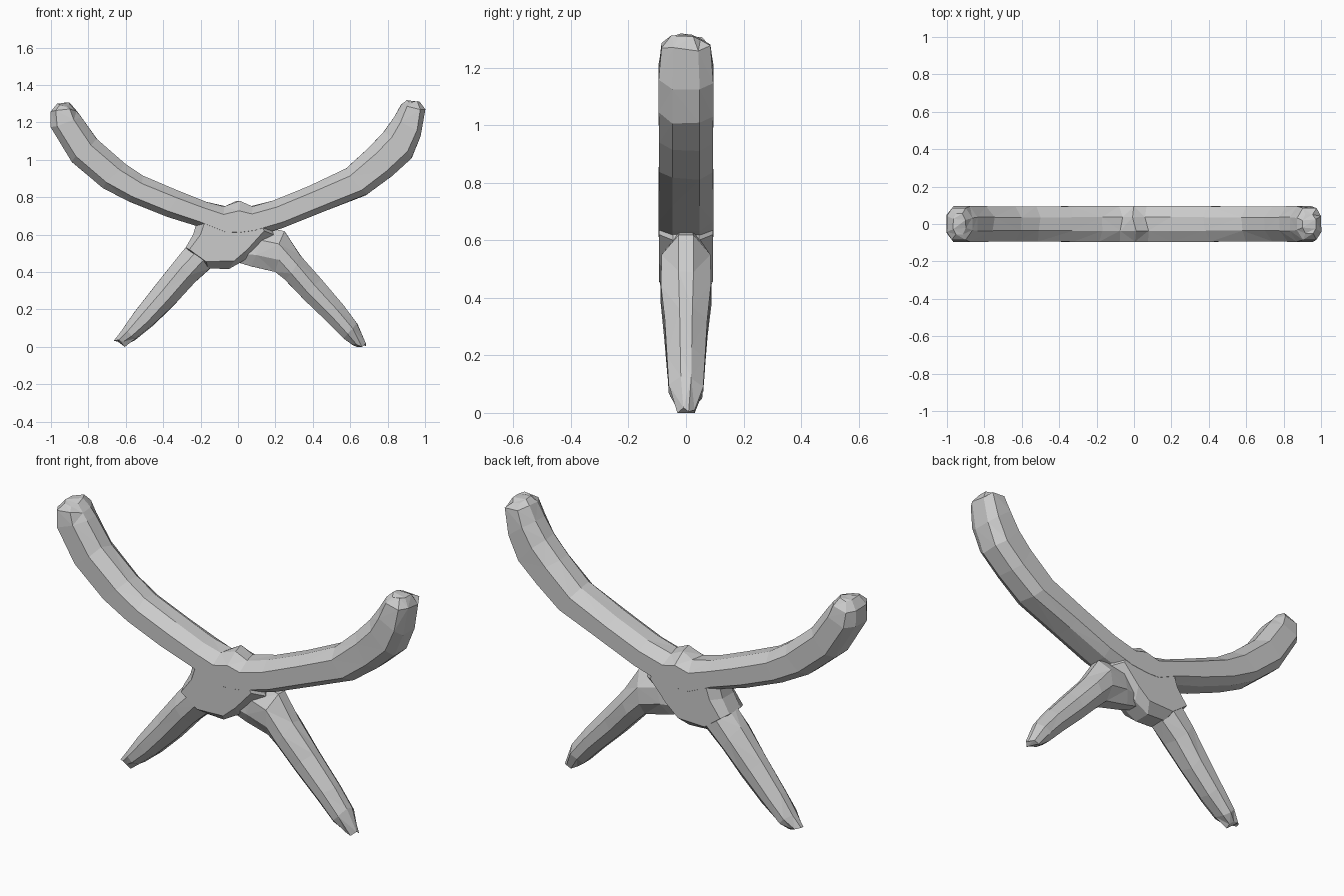
import bpy, bmesh, random
from mathutils import Vector

if "Cube" in bpy.data.objects:
    bpy.data.objects.remove(bpy.data.objects["Cube"])

random.seed(4)
# Cross-section: (position across thickness, fraction of half depth)
ARM = [(1, .38), (.5, 1), (-.6, 1), (-1, .5), (-1, -.5), (-.6, -1), (.5, -1), (1, -.38)]
LEG = [(1, .3), (.35, 1), (-.4, 1), (-1, .45), (-1, -.45), (-.4, -1), (.35, -1), (1, -.3)]


def finish(name, bm):
    bmesh.ops.recalc_face_normals(bm, faces=bm.faces)
    mesh = bpy.data.meshes.new(name)
    bm.to_mesh(mesh)
    bm.free()
    ob = bpy.data.objects.new(name, mesh)
    bpy.context.collection.objects.link(ob)
    return ob


def skin(bm, rings):
    for a, b in zip(rings, rings[1:]):
        n = len(a)
        for i in range(n):
            j = (i + 1) % n
            bm.faces.new((a[i], a[j], b[j], b[i]))
    bm.faces.new(rings[0])
    bm.faces.new(rings[-1])


def limb(name, stations, section):
    """Loft; each station is upper x, z, lower x, z, half depth."""
    bm = bmesh.new()
    rings = []
    for ux, uz, lx, lz, d in stations:
        up, lo = Vector((ux, 0, uz)), Vector((lx, 0, lz))
        mid, half = (up + lo) / 2, (up - lo) / 2
        along = Vector((half.z, 0, -half.x)).normalized()
        ring = []
        for t, w in section:
            p = mid + half * t + along * random.uniform(-.012, .012)
            p.y = w * d
            ring.append(bm.verts.new(p))
        rings.append(ring)
    skin(bm, rings)
    bmesh.ops.triangulate(bm, faces=bm.faces)
    return finish(name, bm)


def plate(name, inner, outer):
    """Central block with bevelled rim."""
    bm = bmesh.new()
    rings = [[bm.verts.new((x, y, z)) for x, z in prof]
             for prof, y in ((inner, -.094), (outer, -.045), (outer, .045), (inner, .094))]
    skin(bm, rings)
    return finish(name, bm)


# Curved arms, left tip to right tip
arms = limb("curved_arms", [
    (-.90, 1.30, -.965, 1.29, .055),
    (-.865, 1.27, -1.0, 1.25, .085),
    (-.84, 1.235, -1.0, 1.17, .095),
    (-.75, 1.105, -.89, .99, .095),
    (-.61, .985, -.73, .855, .093),
    (-.50, .91, -.58, .775, .094),
    (-.32, .835, -.38, .695, .095),
    (-.17, .775, -.22, .645, .095),
    (-.07, .75, -.07, .58, .095),
    (0, .78, 0, .57, .095),
    (.07, .75, .08, .59, .095),
    (.20, .785, .24, .635, .095),
    (.38, .86, .45, .72, .095),
    (.58, .955, .69, .815, .094),
    (.70, 1.065, .82, .91, .093),
    (.78, 1.15, .93, 1.01, .095),
    (.84, 1.235, .98, 1.13, .095),
    (.87, 1.285, 1.0, 1.26, .085),
    (.90, 1.315, .97, 1.30, .05)], ARM)

# Hub where arms and legs meet
hub = plate("hub",
            [(-.18, .66), (-.20, .60), (-.26, .52), (-.17, .455), (-.02, .46), (.05, .52), (.14, .62), (.10, .70), (-.08, .70)],
            [(-.22, .67), (-.24, .60), (-.28, .53), (-.16, .42), (-.05, .415), (.03, .46), (.19, .60), (.16, .70), (-.08, .72)])

# Tapered legs
left_leg = limb("left_leg", [
    (-.15, .63, -.04, .47, .085),
    (-.235, .58, -.15, .42, .09),
    (-.34, .46, -.23, .345, .088),
    (-.445, .325, -.335, .23, .075),
    (-.56, .175, -.45, .12, .065),
    (-.62, .09, -.545, .045, .056),
    (-.66, .04, -.60, .01, .03)], LEG)
right_leg = limb("right_leg", [
    (.08, .61, .00, .45, .055),
    (.14, .64, .07, .43, .07),
    (.24, .62, .20, .40, .085),
    (.34, .485, .25, .36, .087),
    (.44, .365, .36, .245, .074),
    (.56, .225, .48, .13, .066),
    (.64, .12, .56, .05, .06),
    (.685, .01, .615, 0, .03)], LEG)

# Fuse everything into a single faceted trestle
for part in (hub, left_leg, right_leg):
    mod = arms.modifiers.new("fuse", 'BOOLEAN')
    mod.operation = 'UNION'
    mod.solver = 'EXACT'
    mod.object = part
bpy.context.view_layer.update()
fused = bpy.data.meshes.new_from_object(arms.evaluated_get(bpy.context.evaluated_depsgraph_get()))
arms.modifiers.clear()
arms.data = fused
arms.name = "forked_trestle"
for part in (hub, left_leg, right_leg):
    bpy.data.objects.remove(part)
